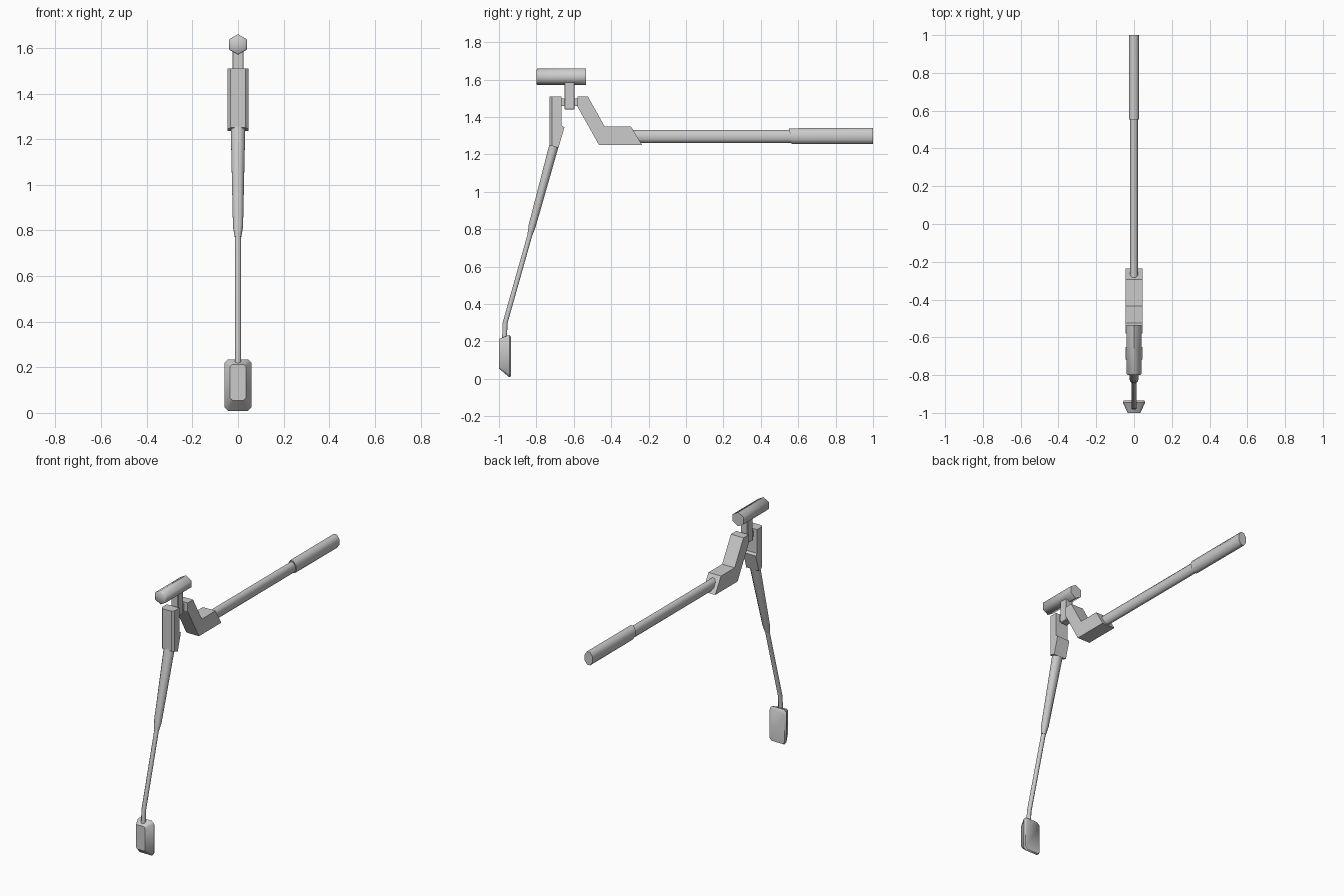
import bpy, bmesh, math

if "Cube" in bpy.data.objects:
    bpy.data.objects.remove(bpy.data.objects["Cube"])


def finish(name, bm, bevel=0, smooth=None):
    bmesh.ops.recalc_face_normals(bm, faces=bm.faces[:])
    me = bpy.data.meshes.new(name)
    bm.to_mesh(me)
    bm.free()
    ob = bpy.data.objects.new(name, me)
    bpy.context.collection.objects.link(ob)
    bpy.ops.object.select_all(action='DESELECT')
    bpy.context.view_layer.objects.active = ob
    ob.select_set(True)
    if smooth:
        bpy.ops.object.shade_smooth_by_angle(angle=math.radians(smooth))
    if bevel:
        m = ob.modifiers.new("bevel", 'BEVEL')
        m.width, m.segments = bevel, 1
    return ob


def loft(name, rings, n, phase=0.0, smooth=62):
    """Rings are (y, z, half width x, half height, tilt of the ring plane from z)."""
    bm = bmesh.new()
    loops = []
    for y, z, rx, ru, tilt in rings:
        t = math.radians(tilt)
        loop = []
        for i in range(n):
            a = 2 * math.pi * (i + phase) / n
            u = ru * math.sin(a)
            loop.append(bm.verts.new((rx * math.cos(a), y + u * math.sin(t), z + u * math.cos(t))))
        loops.append(loop)
    for a, b in zip(loops, loops[1:]):
        for i in range(n):
            j = (i + 1) % n
            bm.faces.new((a[i], a[j], b[j], b[i]))
    bm.faces.new(loops[0])
    bm.faces.new(loops[-1])
    return finish(name, bm, smooth=smooth)


def extrude(name, profile, half):
    """Side profile in (y, z), extruded across x."""
    bm = bmesh.new()
    l = [bm.verts.new((-half, y, z)) for y, z in profile]
    r = [bm.verts.new((half, y, z)) for y, z in profile]
    bm.faces.new(l)
    bm.faces.new(r)
    for i in range(len(l)):
        j = (i + 1) % len(l)
        bm.faces.new((l[i], l[j], r[j], r[i]))
    return bm


# Hexagonal top bar
loft("top_bar", [(-0.80, 1.615, 0.033, 0.038, 0), (-0.794, 1.615, 0.039, 0.045, 0),
                 (-0.535, 1.615, 0.039, 0.045, 0)], 6, 0.5)
# widths corrected for the pointed-up hexagon
bar = bpy.data.objects["top_bar"]
for v in bar.data.vertices:
    v.co.x *= 0.045 / 0.039

# Hanging stem and hinge pin
finish("stem", extrude("stem", [(-0.65, 1.44), (-0.595, 1.44), (-0.595, 1.60), (-0.65, 1.60)], 0.025), 0.004)
finish("hinge_pin", extrude("pin", [(-0.69, 1.46), (-0.55, 1.46), (-0.55, 1.498), (-0.69, 1.498)], 0.02))

# Rear handle bracket
finish("rear_bracket", extrude("rear", [(-0.58, 1.51), (-0.525, 1.51), (-0.435, 1.35), (-0.295, 1.35),
                                       (-0.235, 1.25), (-0.465, 1.25), (-0.58, 1.455)], 0.045))

# Front leg bracket with chamfered front edges
bm = extrude("front", [(-0.73, 1.51), (-0.665, 1.51), (-0.665, 1.355), (-0.65, 1.345),
                       (-0.682, 1.235), (-0.73, 1.25)], 0.045)
edges = [e for e in bm.edges if all(v.co.y < -0.72 for v in e.verts) and abs(e.verts[0].co.x - e.verts[1].co.x) < 0.01]
bmesh.ops.bevel(bm, geom=edges, offset=0.013, segments=1, affect='EDGES')
finish("front_bracket", bm)

# Handle tube and grip
loft("handle_tube", [(-0.30, 1.296, 0.023, 0.037, 0), (0.60, 1.296, 0.023, 0.037, 0)], 8, 0.5)
loft("handle_grip", [(0.558, 1.298, 0.030, 0.046, -10), (1.0, 1.298, 0.030, 0.046, 0)], 8, 0.5)

# Tapered upper leg, then thin lower leg bent at the ankle
loft("upper_leg", [(-0.697, 1.28, 0.035, 0.028, 106), (-0.822, 0.82, 0.024, 0.021, 106),
                   (-0.834, 0.772, 0.016, 0.015, 106)], 8, 0.5)
loft("lower_leg", [(-0.826, 0.80, 0.014, 0.014, 106), (-0.967, 0.30, 0.014, 0.014, 100),
                   (-0.971, 0.20, 0.014, 0.014, 90)], 8, 0.5)

# Foot pad: small front face flaring to a wide back, corners clipped
bm = bmesh.new()
loops = []
for y, hx, bottom, top, c in ((-1.0, 0.034, 0.055, 0.213, 0.010), (-0.945, 0.059, 0.009, 0.235, 0.016),
                              (-0.935, 0.054, 0.014, 0.222, 0.014)):
    pts = [(hx - c, bottom), (hx, bottom + c), (hx, top - c), (hx - c, top)]
    pts += [(-x, z) for x, z in reversed(pts)]
    loops.append([bm.verts.new((x, y, z)) for x, z in pts])
for a, b in zip(loops, loops[1:]):
    for i in range(8):
        j = (i + 1) % 8
        bm.faces.new((a[i], a[j], b[j], b[i]))
bm.faces.new(loops[0])
bm.faces.new(loops[-1])
finish("foot_pad", bm, smooth=50)
